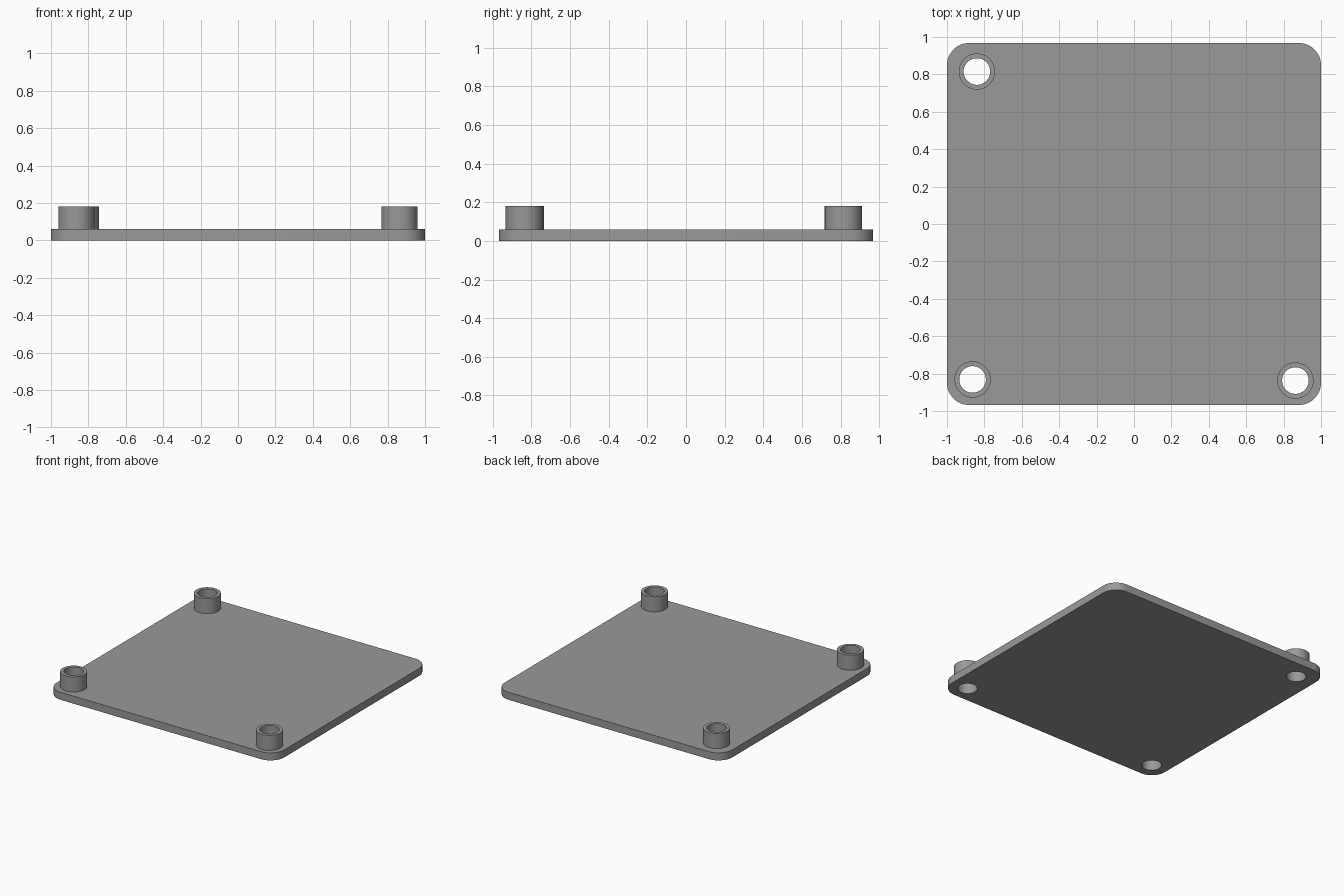
import bpy
import bmesh
import math

if "Cube" in bpy.data.objects:
    bpy.data.objects.remove(bpy.data.objects["Cube"])

PLATE_TOP = 0.06
BOSS_TOP = 0.18
HALF_X, HALF_Y, CORNER = 1.0, 0.968, 0.12
OUTER_R, BORE_R = 0.097, 0.071
BOSSES = {
    "boss_back_left": (-0.84, 0.815),
    "boss_front_left": (-0.863, -0.831),
    "boss_front_right": (0.863, -0.837),
}

grey = bpy.data.materials.new("mid_grey")
grey.diffuse_color = (0.32, 0.32, 0.32, 1.0)
grey.use_nodes = True
grey.node_tree.nodes["Principled BSDF"].inputs["Base Color"].default_value = grey.diffuse_color


def circle(cx, cy, r, n=64):
    return [(cx + r * math.cos(2 * math.pi * i / n),
             cy + r * math.sin(2 * math.pi * i / n)) for i in range(n)]


def rounded_rectangle(hx, hy, r, n=12):
    pts = []
    for q, (sx, sy) in enumerate([(1, 1), (-1, 1), (-1, -1), (1, -1)]):
        for i in range(n + 1):
            a = math.pi / 2 * (q + i / n)
            pts.append((sx * (hx - r) + r * math.cos(a),
                        sy * (hy - r) + r * math.sin(a)))
    return pts


def extrude_outline(name, loops, z0, z1, open_bottom=False):
    """Solid from an outer loop plus hole loops, between two heights."""
    curve = bpy.data.curves.new(name, 'CURVE')
    curve.dimensions = '2D'
    curve.fill_mode = 'BOTH'
    curve.extrude = (z1 - z0) / 2
    for loop in loops:
        spline = curve.splines.new('POLY')
        spline.points.add(len(loop) - 1)
        for p, (x, y) in zip(spline.points, loop):
            p.co = (x, y, 0, 1)
        spline.use_cyclic_u = True
    obj = bpy.data.objects.new(name, curve)
    bpy.context.collection.objects.link(obj)
    bpy.ops.object.select_all(action='DESELECT')
    obj.select_set(True)
    bpy.context.view_layer.objects.active = obj
    bpy.ops.object.convert(target='MESH')
    obj = bpy.context.view_layer.objects.active
    obj.name = name

    bm = bmesh.new()
    bm.from_mesh(obj.data)
    bmesh.ops.remove_doubles(bm, verts=bm.verts, dist=1e-5)
    bmesh.ops.recalc_face_normals(bm, faces=bm.faces)
    bmesh.ops.translate(bm, verts=bm.verts, vec=(0, 0, (z0 + z1) / 2))
    if open_bottom:
        hidden = [f for f in bm.faces if f.normal.z < -0.9]
        bmesh.ops.delete(bm, geom=hidden, context='FACES')
    bm.to_mesh(obj.data)
    bm.free()
    obj.data.materials.clear()
    obj.data.materials.append(grey)
    bpy.ops.object.shade_smooth_by_angle(angle=math.radians(30))
    return obj


# Base plate with rounded corners and three through holes
holes = [circle(x, y, BORE_R) for x, y in BOSSES.values()]
extrude_outline("base_plate",
                [rounded_rectangle(HALF_X, HALF_Y, CORNER)] + holes,
                0.0, PLATE_TOP)

# Hollow mounting bosses standing on the plate
for boss_name, (bx, by) in BOSSES.items():
    extrude_outline(boss_name,
                    [circle(bx, by, OUTER_R), circle(bx, by, BORE_R)],
                    PLATE_TOP, BOSS_TOP, open_bottom=True)
